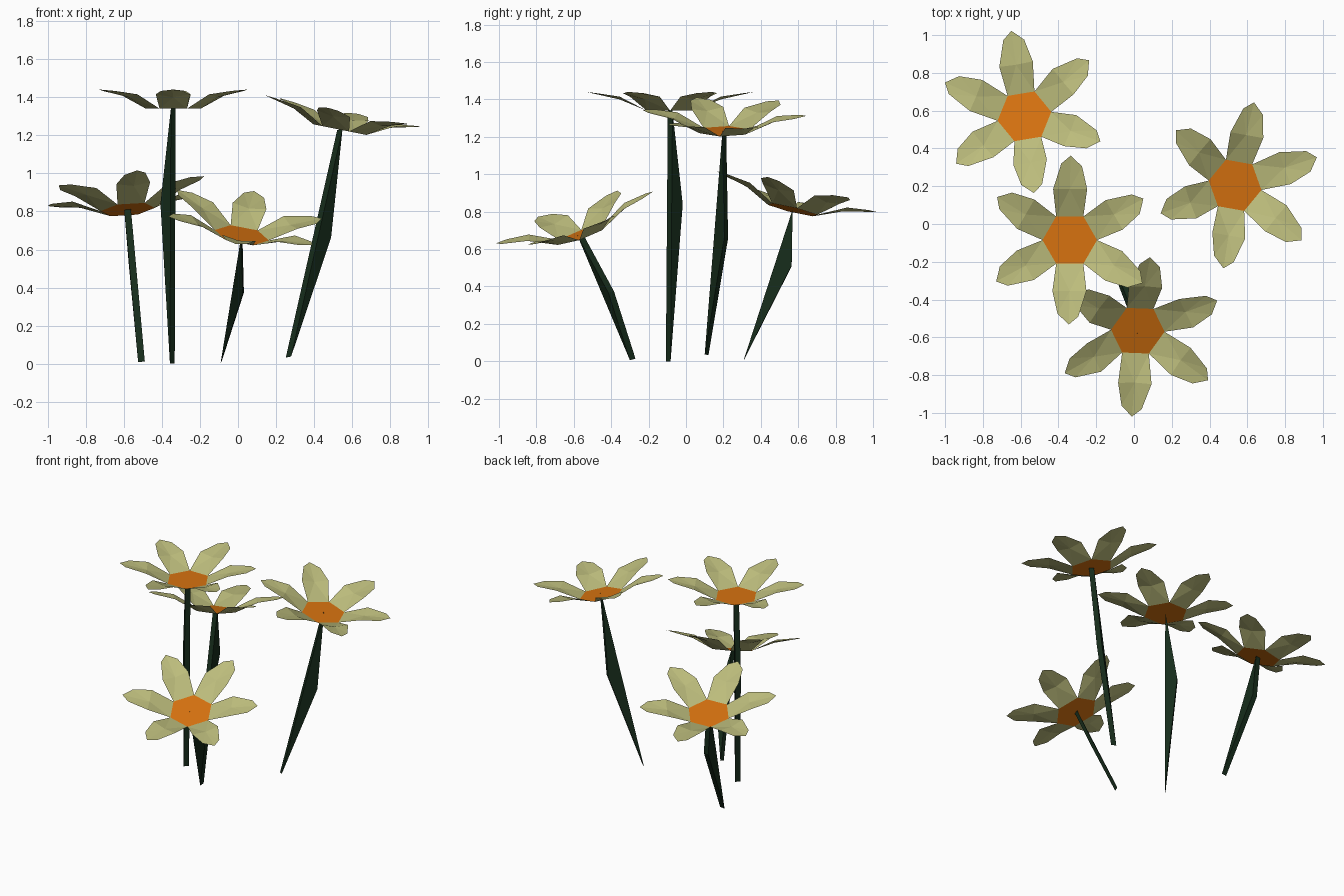
import bpy
import bmesh
from math import radians
from mathutils import Vector, Matrix

if "Cube" in bpy.data.objects:
    bpy.data.objects.remove(bpy.data.objects["Cube"])


def material(name, rgb):
    m = bpy.data.materials.new(name)
    m.diffuse_color = (*rgb, 1)
    m.use_nodes = True
    m.node_tree.nodes["Principled BSDF"].inputs["Base Color"].default_value = m.diffuse_color
    return m


PETAL = material("petal_cream", (0.5, 0.5, 0.2))
CORE = material("core_orange", (0.68, 0.17, 0.005))
STEM = material("stem_green", (0.008, 0.025, 0.011))


def finish(bm, name, mat):
    me = bpy.data.meshes.new(name)
    bm.to_mesh(me)
    bm.free()
    me.materials.append(mat)
    bpy.context.collection.objects.link(bpy.data.objects.new(name, me))


# One petal: radial, sideways, height; attached to one side of the hexagon
PETAL_PTS = [(.125, -.072, 0), (.125, .072, 0),
             (.27, -.092, .075), (.27, 0, .06), (.27, .088, .075),
             (.39, -.065, .093), (.447, -.005, .1), (.405, .045, .095)]
PETAL_FACES = [(0, 2, 3), (0, 3, 1), (1, 3, 4), (2, 5, 3),
               (5, 6, 3), (3, 6, 7), (3, 7, 4)]


def flower(tag, centre, normal, spin, foot, mid, width):
    centre, foot, mid, half = map(Vector, (centre, foot, mid, width))
    half = half / 2
    tilt = Vector((0, 0, 1)).rotation_difference(Vector(normal)).to_matrix().to_4x4()
    place = Matrix.Translation(centre) @ tilt @ Matrix.Rotation(radians(spin), 4, 'Z')

    # Hexagonal flower core
    bm = bmesh.new()
    bmesh.ops.create_circle(bm, cap_ends=True, segments=6, radius=.145)
    # bring a corner onto the local x axis
    c = bm.verts[:][0].co
    turn = Matrix.Rotation(-Vector((c.x, c.y)).angle_signed(Vector((1, 0))), 4, 'Z')
    bm.transform(place @ turn)
    finish(bm, f"flower_core_{tag}", CORE)

    # Ring of six folded petals
    bm = bmesh.new()
    for k in range(6):
        m = place @ Matrix.Rotation(radians(30 + 60 * k), 4, 'Z')
        vs = [bm.verts.new(m @ Vector(p)) for p in PETAL_PTS]
        for f in PETAL_FACES:
            bm.faces.new([vs[i] for i in f])
    finish(bm, f"petals_{tag}", PETAL)

    # Stem: flat triangular prism, foot - bend - top
    bm = bmesh.new()
    a, b = [[bm.verts.new(p + s * half) for p in (foot, mid, centre)] for s in (-1, 1)]
    bm.faces.new(a)
    bm.faces.new(b[::-1])
    for i in range(3):
        j = (i + 1) % 3
        bm.faces.new((a[i], b[i], b[j], a[j]))
    bmesh.ops.recalc_face_normals(bm, faces=bm.faces)
    finish(bm, f"stem_{tag}", STEM)


# centre, facing direction, spin, stem foot, stem bend, stem width
flower("tall_left", (-.34, -.085, 1.34), (0, 0, 1), 0,
       (-.345, -.095, 0), (-.395, -.03, .84), (.025, .025, 0))
flower("tall_right", (.535, .205, 1.23), (.2, 0, 1), -10,
       (.265, .11, .035), (.475, .215, .66), (.028, -.02, .005))
flower("short_front", (.02, -.565, .675), (.18, -.35, 1), -4,
       (-.088, -.285, .01), (.028, -.4, .37), (.006, .03, .008))
flower("short_back", (-.58, .57, .81), (-.1, .24, 1), 9,
       (-.507, .31, .01), (-.555, .565, .51), (.035, 0, .004))
